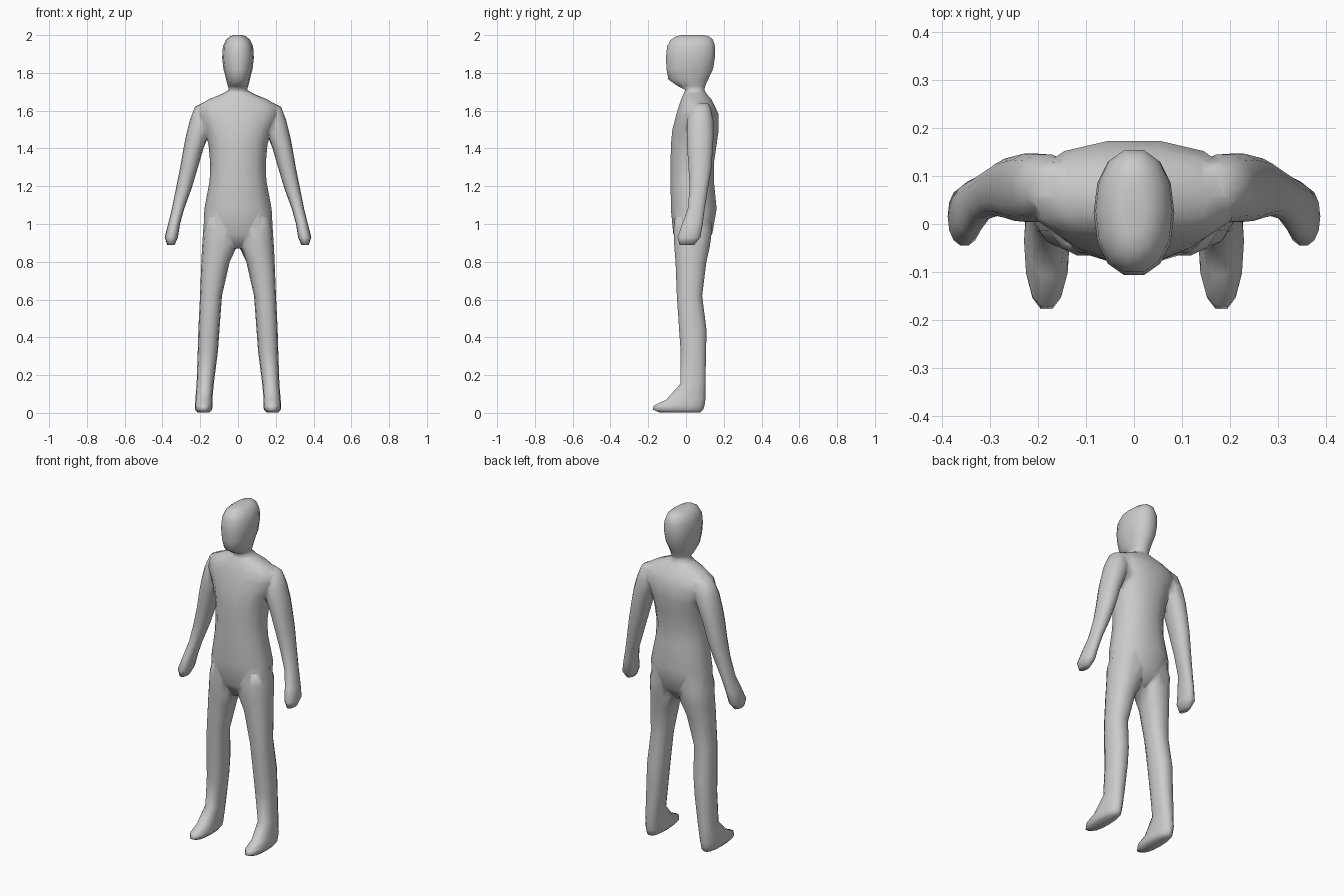
import bpy, bmesh, math

SIDES = 14
grey = bpy.data.materials.new("plain grey")
grey.diffuse_color = (0.6, 0.6, 0.6, 1)


def loft(name, rings, power=2.2, mirror=False):
    """Closed skin through level rings (z, x_min, x_max, y_min, y_max)."""
    bm = bmesh.new()
    for side in ((1, -1) if mirror else (1,)):
        loops = []
        for z, x0, x1, y0, y1 in rings:
            loop = []
            for i in range(SIDES):
                a = 2 * math.pi * i / SIDES
                c, s = math.cos(a), math.sin(a)
                u = math.copysign(abs(c) ** (2 / power), c)
                v = math.copysign(abs(s) ** (2 / power), s)
                x = (x0 + x1) / 2 + u * (x1 - x0) / 2
                y = (y0 + y1) / 2 + v * (y1 - y0) / 2
                loop.append(bm.verts.new((side * x, y, z)))
            loops.append(loop)
        for a, b in zip(loops, loops[1:]):
            for i in range(SIDES):
                j = (i + 1) % SIDES
                bm.faces.new((a[i], a[j], b[j], b[i]))
        bm.faces.new(loops[0])
        bm.faces.new(loops[-1])
    bmesh.ops.recalc_face_normals(bm, faces=bm.faces)
    mesh = bpy.data.meshes.new(name)
    bm.to_mesh(mesh)
    bm.free()
    mesh.materials.append(grey)
    ob = bpy.data.objects.new(name, mesh)
    bpy.context.collection.objects.link(ob)
    return ob


def centred(rows):
    return [(z, -w, w, y0, y1) for z, w, y0, y1 in rows]


# Torso from crotch to base of neck
body = loft("body", centred([
    (0.87, 0.05, -0.03, 0.08), (0.95, 0.184, -0.07, 0.142),
    (1.08, 0.178, -0.083, 0.165), (1.23, 0.150, -0.084, 0.150),
    (1.32, 0.147, -0.084, 0.150), (1.42, 0.156, -0.083, 0.165),
    (1.50, 0.180, -0.075, 0.176), (1.58, 0.222, -0.054, 0.175),
    (1.625, 0.212, -0.040, 0.155), (1.66, 0.155, -0.028, 0.136),
    (1.69, 0.082, -0.014, 0.110), (1.71, 0.048, -0.006, 0.098)]))

# Head and neck
head = loft("head", centred([
    (1.67, 0.050, 0.000, 0.100), (1.71, 0.046, -0.006, 0.098),
    (1.73, 0.054, -0.045, 0.103), (1.765, 0.063, -0.096, 0.120),
    (1.82, 0.077, -0.106, 0.146), (1.88, 0.084, -0.109, 0.156),
    (1.94, 0.080, -0.103, 0.157), (1.975, 0.064, -0.084, 0.146),
    (1.993, 0.042, -0.055, 0.125), (2.0, 0.022, -0.025, 0.095)]))

# Arms hanging outwards, with closed hands
arms = loft("arms", [
    (0.89, 0.335, 0.375, -0.035, 0.045), (0.93, 0.318, 0.388, -0.046, 0.078),
    (1.00, 0.307, 0.370, -0.022, 0.090), (1.08, 0.285, 0.350, 0.008, 0.100),
    (1.19, 0.245, 0.328, 0.018, 0.118), (1.30, 0.212, 0.306, 0.012, 0.137),
    (1.40, 0.183, 0.289, 0.005, 0.143), (1.47, 0.155, 0.275, 0.003, 0.148),
    (1.55, 0.120, 0.255, 0.004, 0.146), (1.62, 0.110, 0.228, 0.025, 0.130),
    (1.64, 0.110, 0.190, 0.035, 0.115)], mirror=True)

# Legs and feet
legs = loft("legs", [
    (0.003, 0.150, 0.215, -0.145, 0.080), (0.018, 0.137, 0.227, -0.180, 0.095),
    (0.04, 0.134, 0.229, -0.172, 0.101), (0.07, 0.136, 0.226, -0.108, 0.105),
    (0.155, 0.128, 0.219, -0.030, 0.104), (0.33, 0.106, 0.213, -0.030, 0.108),
    (0.44, 0.098, 0.210, -0.038, 0.110), (0.62, 0.085, 0.201, -0.050, 0.087),
    (0.80, 0.044, 0.194, -0.057, 0.110), (0.88, 0.006, 0.190, -0.064, 0.128),
    (0.97, 0.004, 0.184, -0.068, 0.140), (1.04, 0.015, 0.165, -0.060, 0.130)],
    power=2.3, mirror=True)

# Weld everything into one skin
for part in (legs, arms, head):
    mod = body.modifiers.new("join " + part.name, 'BOOLEAN')
    mod.operation = 'UNION'
    mod.solver = 'EXACT'
    mod.object = part
bpy.context.view_layer.update()
depsgraph = bpy.context.evaluated_depsgraph_get()
skin = bpy.data.meshes.new_from_object(body.evaluated_get(depsgraph))
body.modifiers.clear()
body.data = skin
for part in (legs, arms, head):
    bpy.data.objects.remove(part)
bm = bmesh.new()
bm.from_mesh(skin)
bmesh.ops.remove_doubles(bm, verts=bm.verts, dist=0.004)
bm.to_mesh(skin)
bm.free()
for face in skin.polygons:
    face.use_smooth = True
    face.material_index = 0
